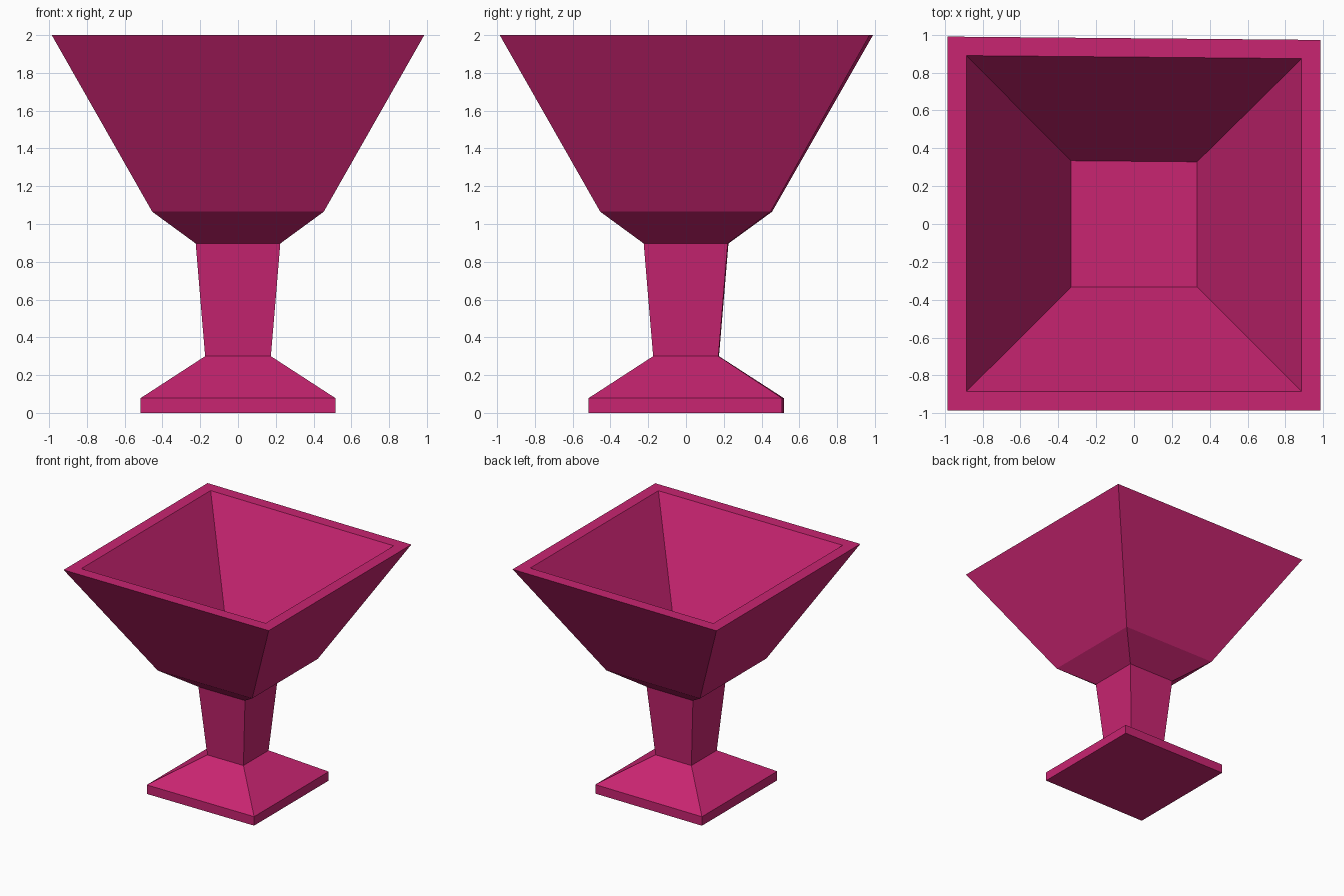
import bpy
import bmesh

cube = bpy.data.objects.get("Cube")
if cube:
    bpy.data.objects.remove(cube, do_unlink=True)

# Single magenta colour
magenta = bpy.data.materials.new("magenta")
magenta.use_nodes = True
colour = (0.58, 0.018, 0.165, 1.0)
magenta.diffuse_color = colour
magenta.node_tree.nodes["Principled BSDF"].inputs["Base Color"].default_value = colour

# Square section, with one back corner slightly pulled in
SECTION = [(-1, -1), (1, -1), (1, 0.986), (-1, 1.004)]

# Profile as (half width, height): foot, stem, outer bowl, rim, inner bowl
PROFILE = [
    (0.516, 0.0), (0.516, 0.078),
    (0.174, 0.3), (0.224, 0.897),
    (0.454, 1.065), (0.986, 2.0),
    (0.886, 2.0), (0.333, 1.065),
]


def loft(name, section, profile, material):
    """Join scaled copies of a section along a profile and cap both ends."""
    bm = bmesh.new()
    rings = [[bm.verts.new((x * r, y * r, z)) for x, y in section]
             for r, z in profile]
    n = len(section)
    for low, high in zip(rings, rings[1:]):
        for i in range(n):
            j = (i + 1) % n
            bm.faces.new((low[i], low[j], high[j], high[i]))
    bm.faces.new(rings[0][::-1])
    bm.faces.new(rings[-1])
    bmesh.ops.recalc_face_normals(bm, faces=bm.faces[:])
    mesh = bpy.data.meshes.new(name)
    bm.to_mesh(mesh)
    bm.free()
    mesh.materials.append(material)
    obj = bpy.data.objects.new(name, mesh)
    bpy.context.collection.objects.link(obj)
    return obj


# Square goblet in one closed surface
loft("goblet", SECTION, PROFILE, magenta)
